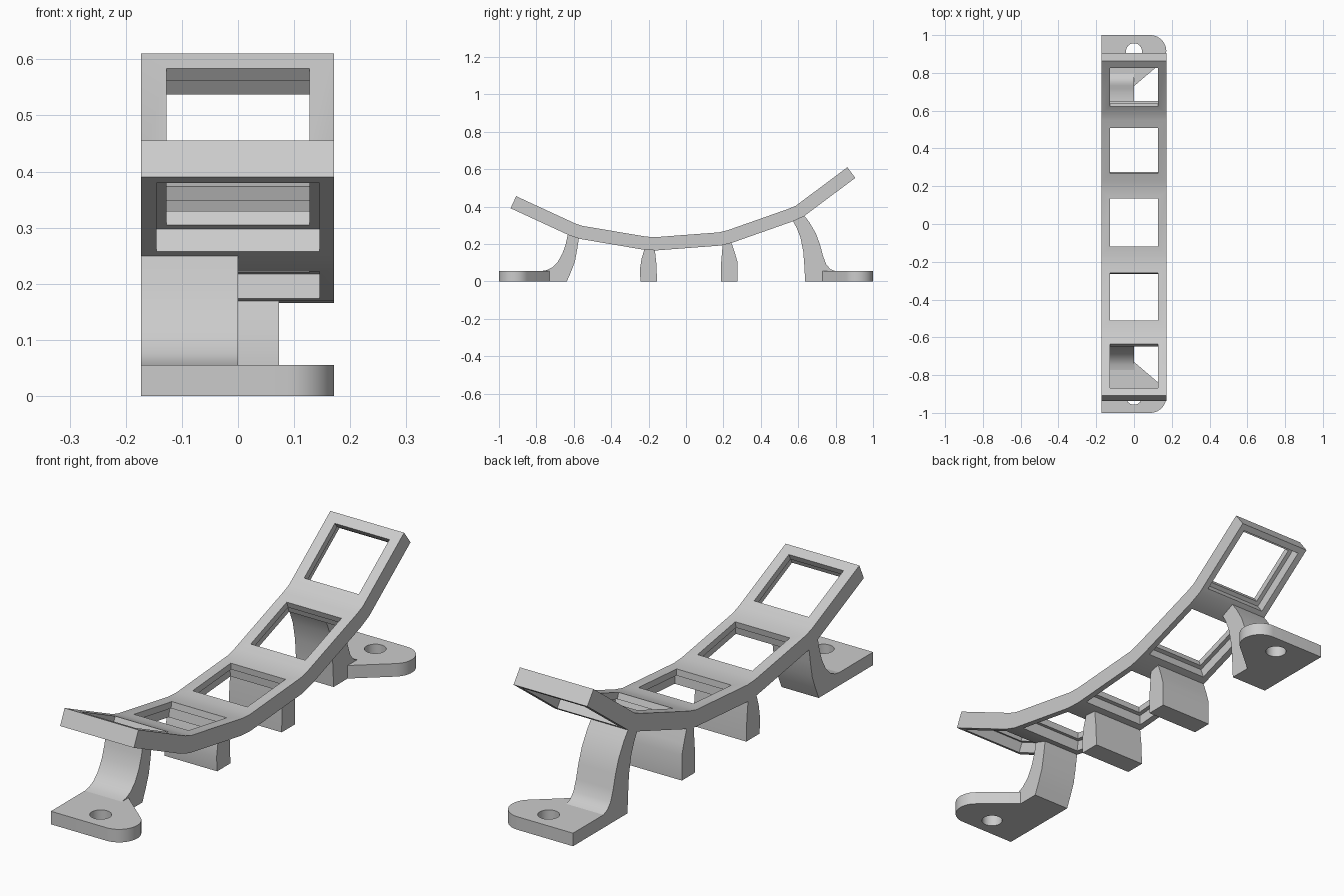
import bpy, bmesh, math
from mathutils import Matrix, Vector

if "Cube" in bpy.data.objects:
    bpy.data.objects.remove(bpy.data.objects["Cube"])

grey = bpy.data.materials.new("light_grey")
grey.diffuse_color = (0.6, 0.6, 0.6, 1)
grey.use_nodes = True
grey.node_tree.nodes["Principled BSDF"].inputs["Base Color"].default_value = grey.diffuse_color

X0, X1 = -0.173, 0.171          # bar side faces
THICK, HALF = 0.071, 0.172      # bar thickness, half length of one flat section
LIP, STEP, WIN = 0.027, 0.018, 0.1275
# flat sections: y and z of the upper face centre, tilt in degrees
SECTIONS = [(-0.752, 0.383, -24.8), (-0.385, 0.268, -9.6), (0.007, 0.249, 4.3),
            (0.387, 0.331, 19.4), (0.725, 0.507, 36.8)]


def finish(name, bm):
    bmesh.ops.recalc_face_normals(bm, faces=bm.faces)
    mesh = bpy.data.meshes.new(name)
    bm.to_mesh(mesh)
    bm.free()
    mesh.materials.append(grey)
    ob = bpy.data.objects.new(name, mesh)
    bpy.context.collection.objects.link(ob)
    return ob


def prism(name, points, shift):
    """Extrude a closed outline of 3D points along shift."""
    bm = bmesh.new()
    face = bm.faces.new([bm.verts.new(p) for p in points])
    ext = bmesh.ops.extrude_face_region(bm, geom=[face])
    verts = [g for g in ext["geom"] if isinstance(g, bmesh.types.BMVert)]
    bmesh.ops.translate(bm, verts=verts, vec=shift)
    return finish(name, bm)


def side_prism(name, yz, x0, x1):
    return prism(name, [(x0, y, z) for y, z in yz], (x1 - x0, 0, 0))


def cut(ob, cutter):
    cutter.hide_render = True
    mod = ob.modifiers.new("cut", 'BOOLEAN')
    mod.operation, mod.solver, mod.object = 'DIFFERENCE', 'EXACT', cutter
    bpy.context.view_layer.objects.active = ob
    bpy.ops.object.modifier_apply(modifier=mod.name)
    bpy.data.objects.remove(cutter)


def smooth(ob):
    bpy.ops.object.select_all(action='DESELECT')
    ob.select_set(True)
    bpy.context.view_layer.objects.active = ob
    bpy.ops.object.shade_smooth_by_angle(angle=math.radians(30))


# Curved bar made of five tilted sections
upper, lower = [], []
for y, z, deg in SECTIONS:
    c, s = math.cos(math.radians(deg)), math.sin(math.radians(deg))
    for t in (-HALF, HALF):
        upper.append((y + t * c, z + t * s))
        lower.append((y + t * c + THICK * s, z + t * s - THICK * c))
bar = side_prism("curved_bar", upper + lower[::-1], X0, X1)


# Square windows, wider below the top lip
def window_cutter(half, top, bottom):
    bm = bmesh.new()
    for y, z, deg in SECTIONS:
        m = (Matrix.Translation((0, y, z)) @ Matrix.Rotation(math.radians(deg), 4, 'X')
             @ Matrix.Translation((0, 0, (top + bottom) / 2))
             @ Matrix.Diagonal((2 * half, 2 * half, top - bottom, 1)))
        bmesh.ops.create_cube(bm, size=1, matrix=m)
    return finish("window_cutter", bm)


cut(bar, window_cutter(WIN, 0.02, -0.05))
cut(bar, window_cutter(WIN + STEP, -LIP, -0.085))
smooth(bar)

# Mounting feet: rounded ear with a screw hole, front and back
for name, side in (("front_foot", -1), ("back_foot", 1)):
    cx, cy, r = 0.086, 0.915, 0.085
    outline = [(X0, 0.637), (X0, 1.0)]
    for i in range(17):
        a = math.radians(90 - 140 * i / 16)
        outline.append((cx + r * math.cos(a), cy + r * math.sin(a)))
    outline += [(0, 0.73), (0, 0.637)]
    foot = prism(name, [(x, side * y, 0) for x, y in outline], (0, 0, 0.055))
    bm = bmesh.new()
    bmesh.ops.create_cone(bm, cap_ends=True, segments=32, radius1=0.042, radius2=0.042,
                          depth=0.3, matrix=Matrix.Translation((0, side * cy, 0)))
    cut(foot, finish("screw_hole_cutter", bm))
    smooth(foot)

# Legs under the bar
LEGS = {
    "front_leg": ([(-0.637, 0), (-0.615, 0.05), (-0.594, 0.105), (-0.582, 0.17), (-0.572, 0.235),
                   (-0.60, 0.262), (-0.632, 0.25), (-0.643, 0.20), (-0.66, 0.15), (-0.685, 0.105),
                   (-0.715, 0.075), (-0.745, 0.06), (-0.78, 0.054), (-0.73, 0.04), (-0.73, 0)], 0.0),
    "front_middle_leg": ([(-0.243, 0), (-0.155, 0), (-0.158, 0.09), (-0.168, 0.18),
                          (-0.218, 0.185), (-0.238, 0.12), (-0.247, 0.06)], 0.073),
    "back_middle_leg": ([(0.187, 0), (0.275, 0), (0.275, 0.105), (0.262, 0.15), (0.238, 0.22),
                         (0.197, 0.21), (0.188, 0.1)], 0.073),
    "back_leg": ([(0.637, 0), (0.633, 0.08), (0.627, 0.16), (0.612, 0.235), (0.592, 0.285),
                  (0.565, 0.335), (0.58, 0.36), (0.618, 0.37), (0.66, 0.315), (0.695, 0.255),
                  (0.717, 0.195), (0.733, 0.135), (0.75, 0.09), (0.772, 0.065), (0.80, 0.054),
                  (0.73, 0.04), (0.73, 0)], 0.0),
}
for name, (profile, x_end) in LEGS.items():
    smooth(side_prism(name, profile, X0, x_end))
